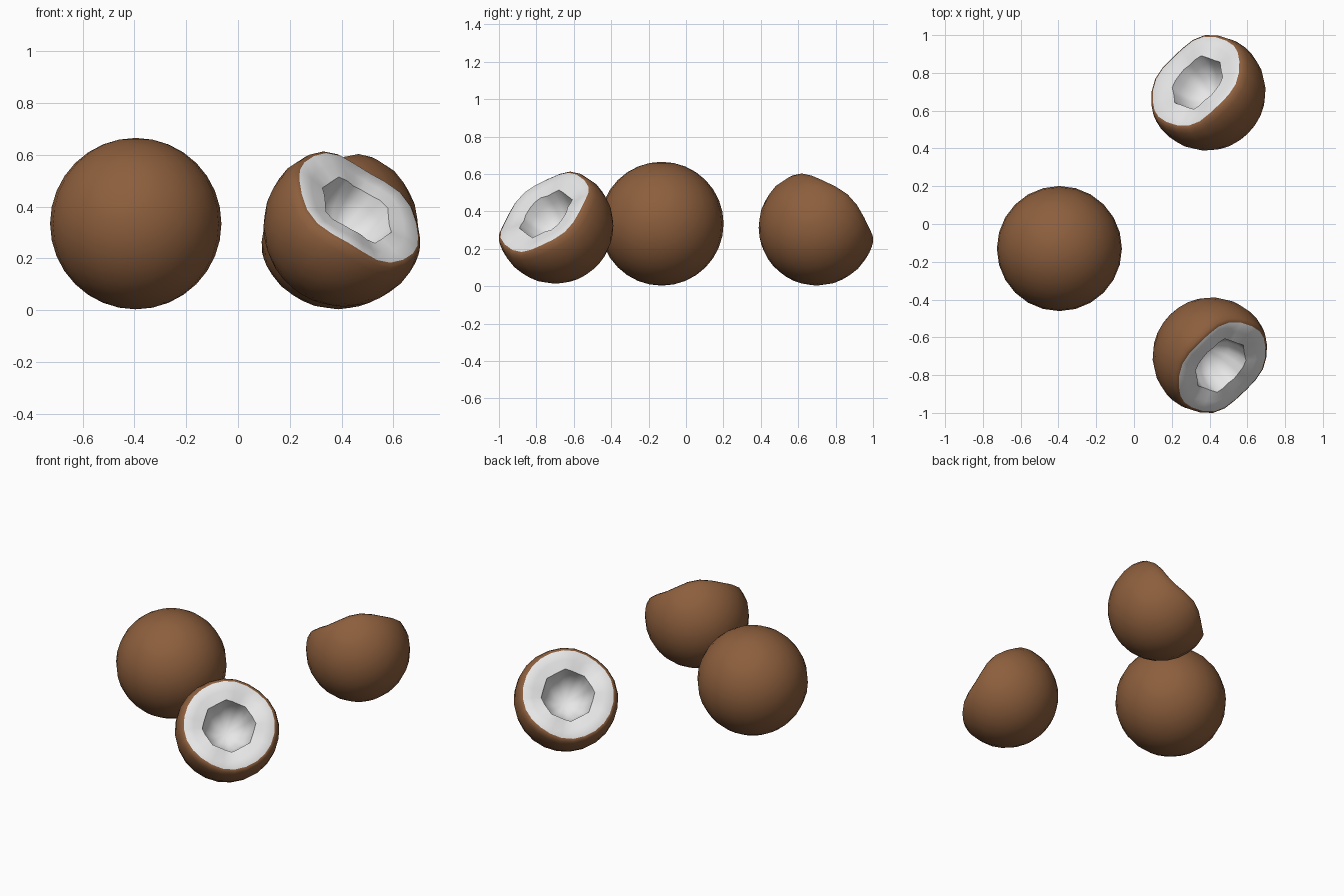
import bpy, bmesh, math
from mathutils import Vector

if "Cube" in bpy.data.objects:
    bpy.data.objects.remove(bpy.data.objects["Cube"])


def material(name, rgb):
    m = bpy.data.materials.new(name)
    m.diffuse_color = (*rgb, 1)
    m.use_nodes = True
    m.node_tree.nodes["Principled BSDF"].inputs["Base Color"].default_value = m.diffuse_color
    return m


SHELL = material("brown shell", (0.265, 0.113, 0.046))
FLESH = material("white flesh", (0.8, 0.8, 0.8))


def finish(ob, angle):
    bpy.ops.object.select_all(action='DESELECT')
    ob.select_set(True)
    bpy.context.view_layer.objects.active = ob
    bpy.ops.object.shade_smooth_by_angle(angle=math.radians(angle))


# whole coconut
bpy.ops.mesh.primitive_uv_sphere_add(segments=24, ring_count=16, radius=0.331,
                                     location=(-0.395, -0.13, 0.334))
whole = bpy.context.object
whole.name = "whole_coconut"
whole.data.materials.append(SHELL)
finish(whole, 60)

# half coconut: lathed profile (radius, height) around the cut direction
R, N = 0.312, 24
outer = [(R * math.cos(math.radians(a)), R * math.sin(math.radians(a)))
         for a in range(-78, 13, 12)]
outer += [(0.301, 0.068), (0.291, 0.095), (0.274, 0.106)]
inner = [(0.215, 0.101), (0.155, 0.093), (0.145, 0.04), (0.118, -0.02), (0.065, -0.062)]


def rim_wave(t):
    # uneven break line
    return 0.009 * math.sin(5 * t + 0.6) + 0.006 * math.sin(3 * t + 2)


def half_coconut(name, centre, normal):
    bm = bmesh.new()
    rings = []
    for i, (r, z) in enumerate(outer + inner):
        weight = min(1, max(0, (z + 0.02) / 0.1))
        ring = []
        for k in range(N):
            t = 2 * math.pi * k / N
            rr = r
            if r < 0.2 and i >= len(outer):      # slightly jagged hollow
                rr = r * (1 + 0.04 * math.cos(8 * t))
            ring.append(bm.verts.new((rr * math.cos(t), rr * math.sin(t),
                                      z + weight * rim_wave(t))))
        rings.append(ring)
    for i in range(len(rings) - 1):
        for k in range(N):
            j = (k + 1) % N
            f = bm.faces.new((rings[i][k], rings[i][j], rings[i + 1][j], rings[i + 1][k]))
            f.material_index = int(i >= len(outer) - 1)
    # close the shell bottom and the hollow bottom
    for ring, z, mat in ((rings[0], -R, 0), (rings[-1], -0.075, 1)):
        pole = bm.verts.new((0, 0, z))
        for k in range(N):
            f = bm.faces.new((ring[k], ring[(k + 1) % N], pole))
            f.material_index = mat
    bmesh.ops.recalc_face_normals(bm, faces=bm.faces)
    mesh = bpy.data.meshes.new(name)
    bm.to_mesh(mesh)
    bm.free()
    mesh.materials.append(SHELL)
    mesh.materials.append(FLESH)
    ob = bpy.data.objects.new(name, mesh)
    bpy.context.collection.objects.link(ob)
    ob.location = centre
    ob.rotation_euler = Vector(normal).to_track_quat('Z', 'Y').to_euler()
    finish(ob, 45)


half_coconut("front_half", (0.41, -0.70, 0.325), (0.53, -0.53, 0.66))
half_coconut("back_half", (0.385, 0.70, 0.315), (-0.53, 0.53, 0.66))
